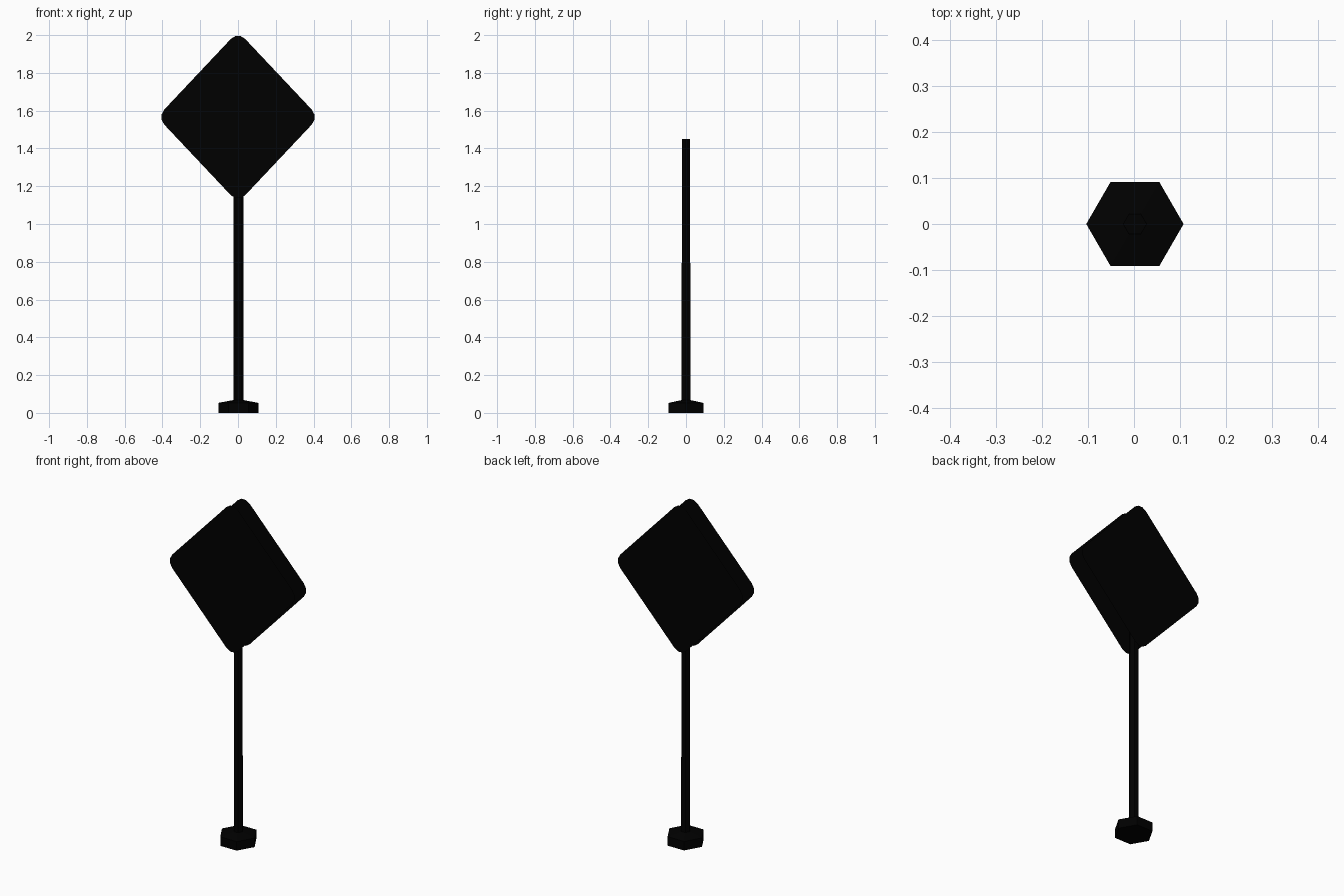
import bpy, bmesh, math

cube = bpy.data.objects.get("Cube")
if cube:
    bpy.data.objects.remove(cube)


def make_material(name, value):
    mat = bpy.data.materials.new(name)
    mat.use_nodes = True
    color = (value, value, value, 1)
    mat.diffuse_color = color
    mat.node_tree.nodes["Principled BSDF"].inputs["Base Color"].default_value = color
    return mat


def make_object(name, bm, mat):
    mesh = bpy.data.meshes.new(name)
    bm.to_mesh(mesh)
    bm.free()
    mesh.materials.append(mat)
    obj = bpy.data.objects.new(name, mesh)
    bpy.context.collection.objects.link(obj)
    return obj


def hex_lathe(name, profile, mat, x=0.002):
    """Stack hexagonal rings of (radius, height), capped at both ends."""
    bm = bmesh.new()
    angles = [i * math.tau / 6 for i in range(6)]
    rings = [[bm.verts.new((x + r * math.cos(a), r * math.sin(a), z)) for a in angles]
             for r, z in profile]
    for low, high in zip(rings, rings[1:]):
        for i in range(6):
            j = (i + 1) % 6
            bm.faces.new((low[i], low[j], high[j], high[i]))
    bm.faces.new(rings[0][::-1])
    bm.faces.new(rings[-1])
    return make_object(name, bm, mat)


def diamond_panel(name, side, mat):
    """Flat diamond with rounded corners; side is -1 for front, 1 for back."""
    bm = bmesh.new()
    half_w, half_h, centre_z, gap = 0.428, 0.454, 1.566, 0.053
    corners = [(-1, 0), (0, -1), (1, 0), (0, 1)]
    bm.faces.new([bm.verts.new((-side * u * half_w, side * gap, centre_z + v * half_h))
                  for u, v in corners])
    bmesh.ops.bevel(bm, geom=bm.verts[:], offset=0.055, offset_type='OFFSET',
                    segments=3, profile=0.5, affect='VERTICES')
    return make_object(name, bm, mat)


black = make_material("black", 0.0)

# Weighted foot with a shallow sloping top
hex_lathe("base", [(0.106, 0), (0.106, 0.053), (0.026, 0.068)], black)

# Slightly tapered post
hex_lathe("pole", [(0.0263, 0.05), (0.0257, 1.45)], black)

# Two thin panels, one on each side of the post
diamond_panel("front_panel", -1, black)
diamond_panel("back_panel", 1, black)
